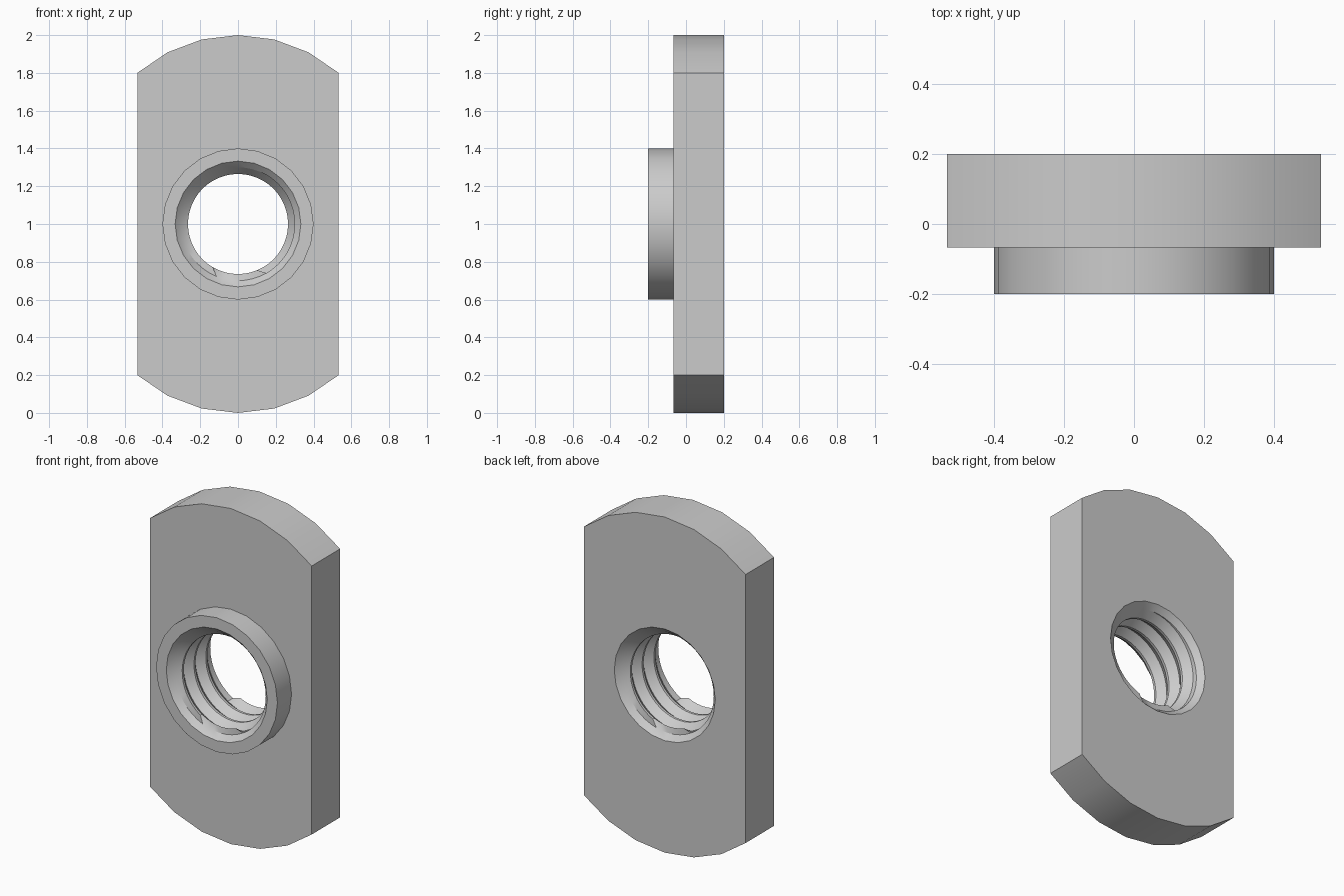
import bpy, bmesh
from math import sin, cos, asin, pi

if "Cube" in bpy.data.objects:
    bpy.data.objects.remove(bpy.data.objects["Cube"])

N = 48                      # bore columns (rings are 24-sided: odd columns sit on chords)
HALF_W, ARC_R = 0.533, 0.81
FRONT, BACK, COLLAR = -0.067, 0.2, -0.2
PITCH, MAJOR, MINOR, CHAMFER = 0.111, 0.3, 0.265, 0.333
Y0, Y1 = -0.167, 0.167      # threaded length

bm = bmesh.new()


def point(i, r, y):
    a = 2 * pi * i / N
    return (r * sin(a), y, 1 + r * cos(a))


def thread_column(i):
    """Helical V thread, clipped to the bore ends."""
    rows = []
    for k in range(-2, 6):
        base = Y0 + PITCH * (k + i / N)
        for dy, r in ((0, MAJOR), (0.048, MINOR), (0.063, MINOR)):
            y = base + dy
            rows.append((r, y) if Y0 < y < Y1 else (MAJOR, max(Y0, min(Y1, y))))
    return rows


# Collar, chamfers and threaded bore as one swept skin
columns = []
for i in range(N + 1):
    chord = cos(pi / 24) if i % 2 else 1
    skin = [(0.4 * chord, FRONT), (0.4 * chord, COLLAR),
            (CHAMFER * chord, COLLAR), (MAJOR, Y0)]
    skin += thread_column(i)
    skin += [(MAJOR, Y1), (CHAMFER * chord, BACK)]
    columns.append([bm.verts.new(point(i, r, y)) for r, y in skin])
for a, b in zip(columns, columns[1:]):
    for j in range(len(a) - 1):
        bm.faces.new((a[j], a[j + 1], b[j + 1], b[j]))

# Plate outline: straight sides with a six-segment arc at each end
half = asin(HALF_W / ARC_R)
arc = [half * (t / 3 - 1) for t in range(7)]
outline = [(ARC_R * sin(t), 2 - ARC_R * (1 - cos(t))) for t in arc]
outline += [(-x, 2 - z) for x, z in outline]
n = len(outline)
loops = [[bm.verts.new((x, y, z)) for x, z in outline] for y in (FRONT, BACK)]
for i in range(n):
    j = (i + 1) % n
    bm.faces.new((loops[0][i], loops[0][j], loops[1][j], loops[1][i]))

bmesh.ops.remove_doubles(bm, verts=bm.verts[:], dist=1e-5)

# Front and back plate faces, filled between outline and bore
for y in (FRONT, BACK):
    edges = [e for e in bm.edges if len(e.link_faces) == 1
             and all(abs(v.co.y - y) < 1e-4 for v in e.verts)]
    bmesh.ops.triangle_fill(bm, edges=edges, use_beauty=True, normal=(0, 1, 0))
bmesh.ops.recalc_face_normals(bm, faces=bm.faces[:])

mesh = bpy.data.meshes.new("slot_nut")
bm.to_mesh(mesh)
bm.free()
nut = bpy.data.objects.new("slot_nut", mesh)
bpy.context.collection.objects.link(nut)
bpy.context.view_layer.objects.active = nut
nut.select_set(True)
bpy.ops.object.shade_smooth_by_angle()
